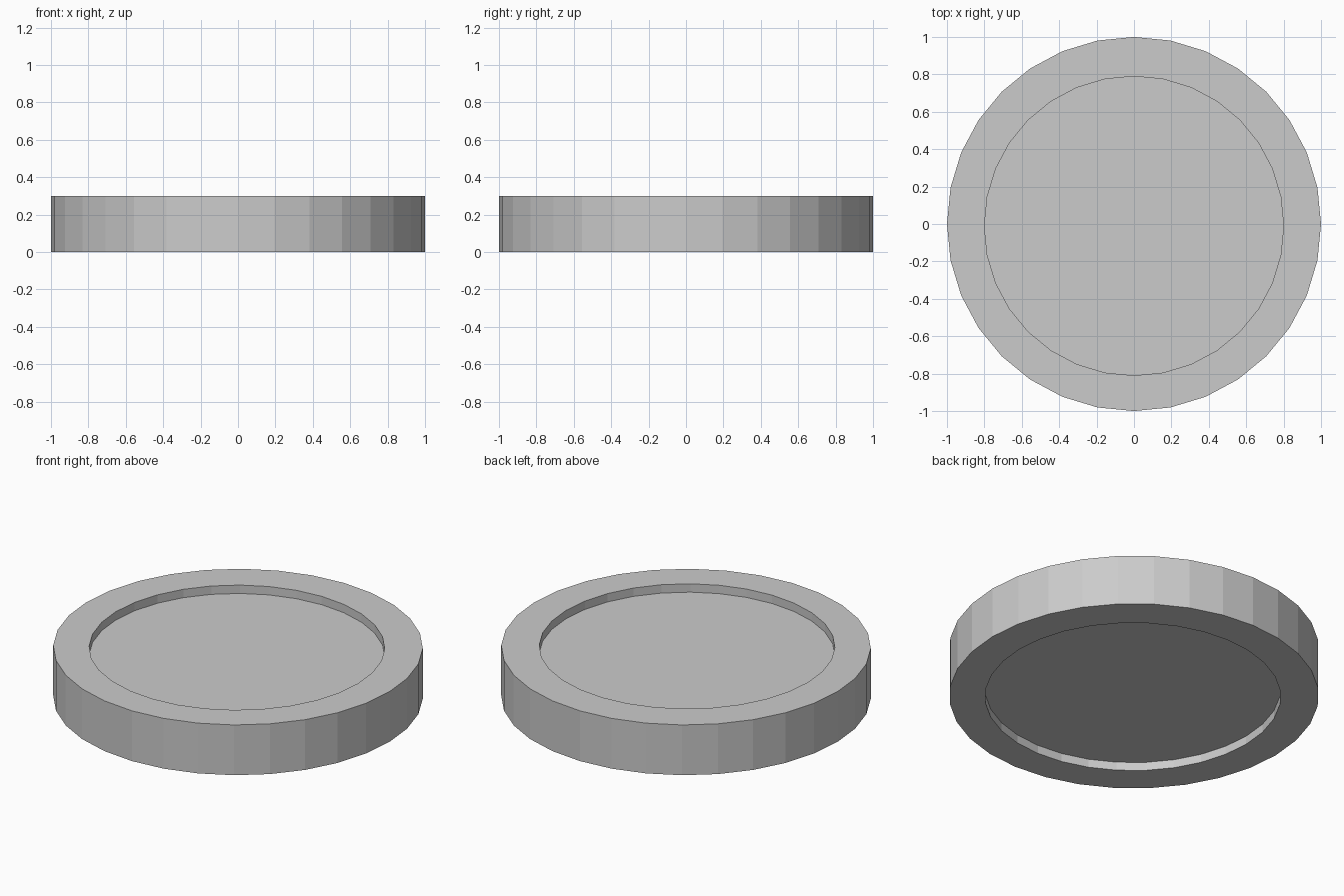
import bpy, bmesh
from math import cos, sin, tau

if "Cube" in bpy.data.objects:
    bpy.data.objects.remove(bpy.data.objects["Cube"])

SIDES = 32
SHIFT = -0.01  # recesses sit slightly towards the front

# Rings from lower recess floor, round the outside, to upper recess floor:
# (radius, y offset, height)
PROFILE = [(0.8, SHIFT, 0.05), (0.8, SHIFT, 0.0), (1.0, 0.0, 0.0),
           (1.0, 0.0, 0.3), (0.8, SHIFT, 0.3), (0.8, SHIFT, 0.25)]

bm = bmesh.new()
rings = [[bm.verts.new((r * cos(tau * i / SIDES), r * sin(tau * i / SIDES) + oy, z))
          for i in range(SIDES)] for r, oy, z in PROFILE]

# Walls and rims
for lower, upper in zip(rings, rings[1:]):
    for i in range(SIDES):
        j = (i + 1) % SIDES
        bm.faces.new((lower[i], lower[j], upper[j], upper[i]))

# Recess floors
bm.faces.new(rings[0][::-1])
bm.faces.new(rings[-1])
bmesh.ops.recalc_face_normals(bm, faces=bm.faces[:])

mesh = bpy.data.meshes.new("recessed_disc")
bm.to_mesh(mesh)
bm.free()
bpy.context.collection.objects.link(bpy.data.objects.new("recessed_disc", mesh))
